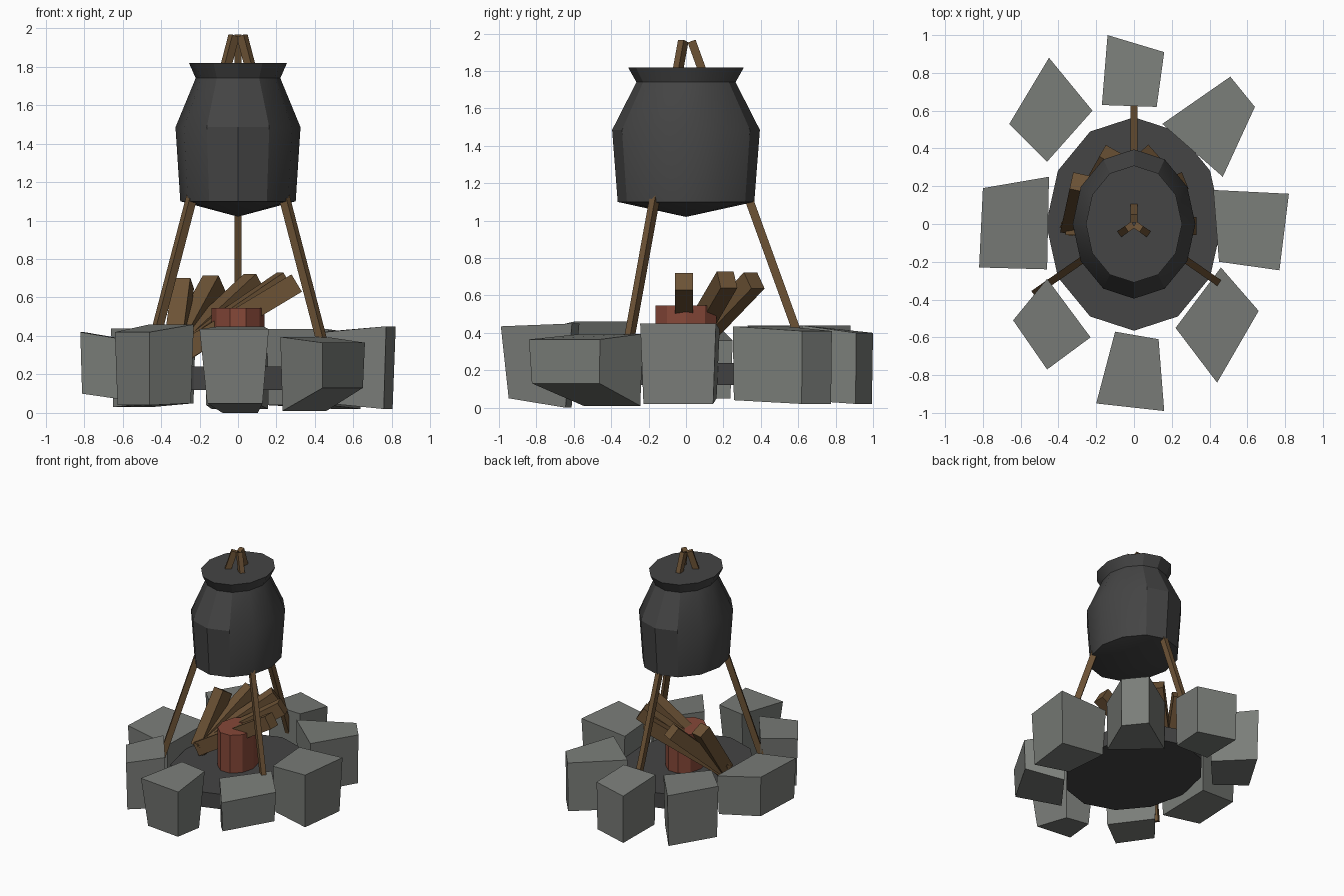
import bpy, bmesh, math
from mathutils import Vector, Matrix

if "Cube" in bpy.data.objects:
    bpy.data.objects.remove(bpy.data.objects["Cube"])


def material(name, rgb):
    m = bpy.data.materials.new(name)
    m.diffuse_color = (*rgb, 1)
    m.use_nodes = True
    m.node_tree.nodes["Principled BSDF"].inputs["Base Color"].default_value = m.diffuse_color
    return m


STONE = material("grey stone", (0.195, 0.205, 0.19))
IRON = material("dark iron", (0.058, 0.058, 0.058))
WOOD = material("brown wood", (0.15, 0.085, 0.036))
CLAY = material("red clay", (0.24, 0.065, 0.04))


def finish(name, bm, mat, smooth=False):
    bmesh.ops.recalc_face_normals(bm, faces=bm.faces)
    me = bpy.data.meshes.new(name)
    bm.to_mesh(me)
    bm.free()
    me.materials.append(mat)
    ob = bpy.data.objects.new(name, me)
    bpy.context.collection.objects.link(ob)
    if smooth:
        bpy.context.view_layer.objects.active = ob
        ob.select_set(True)
        bpy.ops.object.shade_smooth_by_angle(angle=math.radians(29))
        ob.select_set(False)
    return ob


def turned(name, rings, sides, mat, tip=None, smooth=False):
    """Stack of elliptical rings (rx, ry, z), capped, with an optional pointed base."""
    bm = bmesh.new()
    loops = [[bm.verts.new((rx * math.cos(2 * math.pi * i / sides),
                            ry * math.sin(2 * math.pi * i / sides), z))
              for i in range(sides)] for rx, ry, z in rings]
    for a, b in zip(loops, loops[1:]):
        for i in range(sides):
            j = (i + 1) % sides
            bm.faces.new((a[i], a[j], b[j], b[i]))
    bm.faces.new(loops[-1])
    if tip is None:
        bm.faces.new(loops[0][::-1])
    else:
        t = bm.verts.new((0, 0, tip))
        for i in range(sides):
            bm.faces.new((t, loops[0][(i + 1) % sides], loops[0][i]))
    return finish(name, bm, mat, smooth)


def beam(name, start, end, width, depth, mat):
    """Square-cut timber from start to end, its width kept level."""
    start, end = Vector(start), Vector(end)
    axis = (end - start).normalized()
    side = axis.cross(Vector((0, 0, 1))).normalized()
    up = side.cross(axis)
    bm = bmesh.new()
    rot = Matrix((side, up, axis)).transposed().to_4x4()
    size = Matrix.Diagonal((width, depth, (end - start).length, 1))
    bmesh.ops.create_cube(bm, size=1,
                          matrix=Matrix.Translation((start + end) / 2) @ rot @ size)
    return finish(name, bm, mat)


def stone(name, quad, top_in, top_out, low_in, low_out, shrink):
    """Rough block: top outline, separate inner/outer heights, narrower base."""
    pts = [Vector(p) for p in quad]
    mid = sum(pts, Vector((0, 0))) / 4
    bm = bmesh.new()
    top, low = [], []
    for p in pts:
        outer = p.length > mid.length
        q = mid + (p - mid) * shrink
        top.append(bm.verts.new((p.x, p.y, top_out if outer else top_in)))
        low.append(bm.verts.new((q.x, q.y, low_out if outer else low_in)))
    bm.faces.new(top)
    bm.faces.new(low[::-1])
    for i in range(4):
        j = (i + 1) % 4
        bm.faces.new((top[i], low[i], low[j], top[j]))
    return finish(name, bm, STONE)


# Cauldron with closed flared rim
turned("cauldron", [(0.30, 0.365, 1.10), (0.325, 0.395, 1.485),
                    (0.22, 0.265, 1.74), (0.255, 0.31, 1.82)],
       12, IRON, tip=1.02, smooth=True)

# Ash bed and clay vessel in the middle of the fire
turned("ash_bed", [(0.465, 0.565, 0.12), (0.465, 0.565, 0.24)], 12, IRON)
turned("clay_vessel", [(0.137, 0.172, 0.22), (0.137, 0.172, 0.545)], 10, CLAY)

# Tripod
for i, ang in enumerate((90, 210, 330)):
    c, s = math.cos(math.radians(ang)), math.sin(math.radians(ang))
    beam(f"tripod_leg_{i + 1}", (0.595 * c, 0.715 * s, 0.07),
         (0.025 * c, 0.03 * s, 1.96), 0.037, 0.045, WOOD)

# Logs fanning out of one spot
for i, end in enumerate([(0.305, -0.01, 0.675), (0.245, 0.22, 0.685), (0.085, 0.365, 0.68),
                         (-0.125, 0.365, 0.675), (-0.285, 0.22, 0.675)]):
    beam(f"log_{i + 1}", (-0.335, -0.01, 0.29), end, 0.095, 0.105, WOOD)

# Ring of stones
STONES = [
    ("stone_back", [(-0.14, 1.0), (0.16, 0.91), (0.12, 0.62), (-0.17, 0.63)],
     0.44, 0.40, 0.04, 0.02, 0.97),
    ("stone_back_right", [(0.15, 0.53), (0.51, 0.78), (0.64, 0.62), (0.47, 0.25)],
     0.435, 0.41, 0.04, 0.02, 0.98),
    ("stone_right", [(0.42, 0.18), (0.82, 0.16), (0.77, -0.245), (0.45, -0.20)],
     0.42, 0.45, 0.05, 0.02, 0.92),
    ("stone_front_right", [(0.46, -0.23), (0.66, -0.46), (0.44, -0.84), (0.22, -0.55)],
     0.395, 0.365, 0.01, 0.13, 0.95),
    ("stone_front", [(-0.10, -0.57), (0.13, -0.61), (0.16, -0.99), (-0.20, -0.95)],
     0.45, 0.435, 0.0, 0.05, 0.8),
    ("stone_front_left", [(-0.46, -0.29), (-0.23, -0.60), (-0.46, -0.77), (-0.64, -0.51)],
     0.46, 0.42, 0.05, 0.04, 0.93),
    ("stone_left", [(-0.80, 0.19), (-0.45, 0.25), (-0.46, -0.24), (-0.82, -0.23)],
     0.36, 0.42, 0.05, 0.10, 0.95),
    ("stone_back_left", [(-0.45, 0.88), (-0.22, 0.60), (-0.46, 0.33), (-0.66, 0.53)],
     0.44, 0.44, 0.05, 0.03, 0.95),
]
for row in STONES:
    stone(*row)
